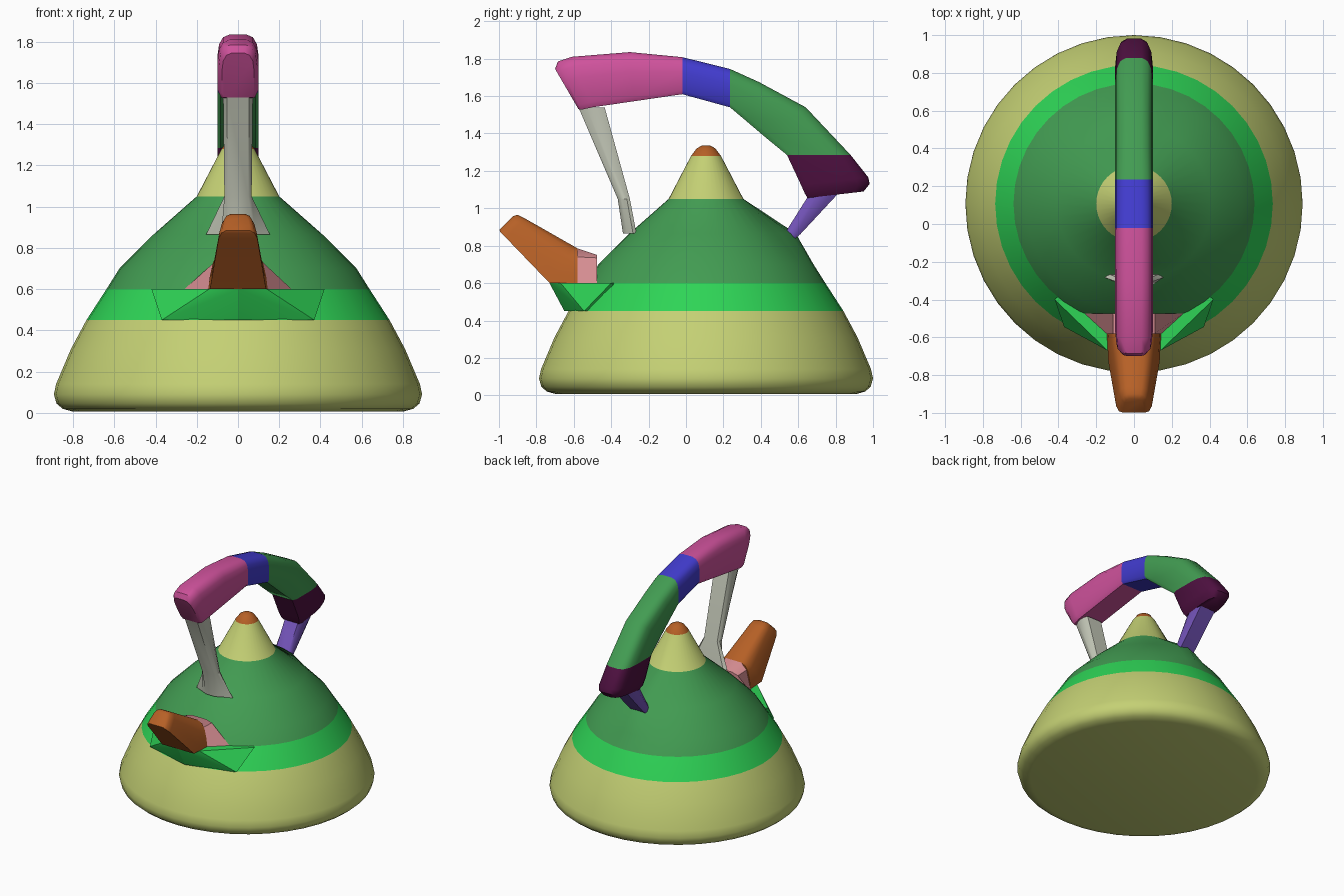
import bpy, bmesh, math
from mathutils import Vector

cube = bpy.data.objects.get("Cube")
if cube:
    bpy.data.objects.remove(cube, do_unlink=True)


def material(name, r, g, b):
    """Flat material from display values, stored as linear."""
    lin = [(c / 255 / 12.92) if c < 11 else ((c / 255 + 0.055) / 1.055) ** 2.4 for c in (r, g, b)]
    m = bpy.data.materials.new(name)
    m.use_nodes = True
    m.diffuse_color = (*lin, 1)
    m.node_tree.nodes["Principled BSDF"].inputs["Base Color"].default_value = (*lin, 1)
    return m


KHAKI = material("khaki", 196, 208, 116)
BRIGHT = material("bright green", 46, 212, 86)
GREEN = material("leaf green", 66, 156, 82)
PINK = material("magenta pink", 207, 82, 156)
BLUE = material("blue", 66, 60, 208)
PLUM = material("dark plum", 78, 16, 64)
PURPLE = material("violet", 116, 84, 186)
GREY = material("warm grey", 196, 200, 184)
ORANGE = material("burnt orange", 182, 96, 38)
ROSE = material("pale rose", 217, 143, 148)


def finish(name, bm, mats, angle=35):
    bmesh.ops.recalc_face_normals(bm, faces=bm.faces)
    me = bpy.data.meshes.new(name)
    bm.to_mesh(me)
    bm.free()
    for m in mats:
        me.materials.append(m)
    ob = bpy.data.objects.new(name, me)
    bpy.context.collection.objects.link(ob)
    bpy.ops.object.select_all(action='DESELECT')
    ob.select_set(True)
    bpy.context.view_layer.objects.active = ob
    bpy.ops.object.shade_smooth_by_angle(angle=math.radians(angle))
    return ob


def loft(name, rings, mat, angle=35):
    """Skin a list of closed rings and cap both ends."""
    bm = bmesh.new()
    vs = [[bm.verts.new(p) for p in ring] for ring in rings]
    n = len(vs[0])
    for a, b in zip(vs, vs[1:]):
        for i in range(n):
            j = (i + 1) % n
            bm.faces.new((a[i], a[j], b[j], b[i]))
    bm.faces.new(vs[0])
    bm.faces.new(vs[-1])
    return finish(name, bm, [mat], angle)


def section(half, top, bottom, width):
    """Symmetric ring spanning two points of the side plane (y, z)."""
    t, b = Vector(top), Vector(bottom)
    pts = [(x, f) for x, f in half] + [(-x, f) for x, f in reversed(half)]
    return [(x * width, *(b.lerp(t, f))) for x, f in pts]


# Body: lathed bell with coloured bands
CY, SEG = 0.107, 40
profile = [(0.80, 0.006), (0.85, 0.02), (0.88, 0.045), (0.893, 0.09), (0.882, 0.14),
           (0.81, 0.31), (0.735, 0.45), (0.638, 0.60), (0.575, 0.70), (0.41, 0.865),
           (0.20, 1.05), (0.08, 1.28), (0.05, 1.32), (0.02, 1.337)]
bm = bmesh.new()
rings = []
for r, z in profile:
    ring = []
    for i in range(SEG):
        a = 2 * math.pi * i / SEG
        # small swelling under the rear strut
        bump = 0.07 * max(0, math.cos(a - math.pi / 2)) ** 30 if z == 0.865 else 0
        ring.append(bm.verts.new(((r + bump) * math.cos(a), CY + (r + bump) * math.sin(a), z)))
    rings.append(ring)
for a, b in zip(rings, rings[1:]):
    for i in range(SEG):
        j = (i + 1) % SEG
        bm.faces.new((a[i], a[j], b[j], b[i]))
bm.faces.new(rings[0])
bm.faces.new(rings[-1])
for f in bm.faces:
    z = f.calc_center_median().z
    f.material_index = 0 if z < 0.45 else 1 if z < 0.6 else 2 if z < 1.05 else 0 if z < 1.28 else 3
finish("kettle_body", bm, [KHAKI, BRIGHT, GREEN, ORANGE], 40)

# Wedge ledge under the spout
bm = bmesh.new()
half = [(0.42, -0.40, 0.6), (0.14, -0.67, 0.6), (0.37, -0.545, 0.45), (0.25, -0.25, 0.45), (0.25, -0.25, 0.6)]
for x, y, z in half:
    bm.verts.new((x, y, z))
    bm.verts.new((-x, y, z))
bm.verts.new((0, -0.73, 0.6))
bm.verts.new((0, -0.65, 0.45))
bmesh.ops.convex_hull(bm, input=bm.verts)
finish("spout_ledge", bm, [BRIGHT], 20)

# Spout collar and spout
loft("spout_collar", [
    [(0.26, -0.475, 0.6), (0.11, -0.475, 0.735), (0.06, -0.475, 0.75),
     (-0.06, -0.475, 0.75), (-0.11, -0.475, 0.735), (-0.26, -0.475, 0.6)],
    [(0.145, -0.58, 0.6), (0.11, -0.58, 0.74), (0.065, -0.58, 0.785),
     (-0.065, -0.58, 0.785), (-0.11, -0.58, 0.74), (-0.145, -0.58, 0.6)]], ROSE)
spout_half = [(0.97, 0), (0.93, 0.3), (0.82, 0.7), (0.68, 0.9), (0.42, 1)]
loft("spout", [section(spout_half, *s) for s in [
    ((-0.58, 0.785), (-0.58, 0.601), 0.148),
    ((-0.60, 0.797), (-0.73, 0.601), 0.14),
    ((-0.86, 0.945), (-0.965, 0.845), 0.097),
    ((-0.90, 0.965), (-0.992, 0.872), 0.082),
    ((-0.925, 0.958), (-0.998, 0.885), 0.06)]], ORANGE, 45)

# Arched handle in four coloured lengths
grip_half = [(0.85, 0), (1, 0.1), (1, 0.6), (0.92, 0.82), (0.72, 0.95), (0.4, 1)]
stations = [((-0.70, 1.745), (-0.575, 1.53), 0.078),
            ((-0.685, 1.785), (-0.56, 1.527), 0.093),
            ((-0.61, 1.81), (-0.50, 1.54), 0.10),
            ((-0.30, 1.835), (-0.28, 1.572), 0.10),
            ((-0.02, 1.808), (-0.02, 1.61), 0.10),
            ((0.235, 1.745), (0.235, 1.54), 0.10),
            ((0.39, 1.675), (0.33, 1.46), 0.10),
            ((0.64, 1.54), (0.43, 1.375), 0.10),
            ((0.88, 1.285), (0.54, 1.285), 0.10),
            ((0.975, 1.165), (0.615, 1.125), 0.10),
            ((0.982, 1.13), (0.635, 1.08), 0.092),
            ((0.95, 1.09), (0.65, 1.055), 0.075)]
for name, a, b, mat in [("handle_front", 0, 4, PINK), ("handle_band", 4, 5, BLUE),
                        ("handle_back", 5, 8, GREEN), ("handle_end", 8, 11, PLUM)]:
    loft(name, [section(grip_half, *s) for s in stations[a:b + 1]], mat, 45)


def strut_ring(front, back, w_front, w_back):
    """Eight-sided ring from a front and a back (y, z) point."""
    f, b = Vector(front), Vector(back)
    wide = max(w_front, w_back)
    half = [(w_front * 0.75, 0), (w_front * 0.7 + wide * 0.3, 0.3),
            (w_back * 0.7 + wide * 0.3, 0.75), (w_back * 0.85, 1)]
    pts = half + [(-x, t) for x, t in reversed(half)]
    return [(x, *f.lerp(b, t)) for x, t in pts]


# Front strut with flared foot, rear strut
loft("front_strut", [strut_ring((-0.575, 1.54), (-0.435, 1.54), 0.072, 0.072),
                     strut_ring((-0.365, 1.05), (-0.30, 1.05), 0.066, 0.066),
                     strut_ring((-0.337, 0.865), (-0.265, 0.865), 0.05, 0.155)], GREY)
loft("rear_strut", [strut_ring((0.65, 1.06), (0.81, 1.075), 0.075, 0.075),
                    strut_ring((0.54, 0.885), (0.61, 0.86), 0.07, 0.07),
                    strut_ring((0.51, 0.84), (0.56, 0.82), 0.07, 0.07)], PURPLE, 50)
